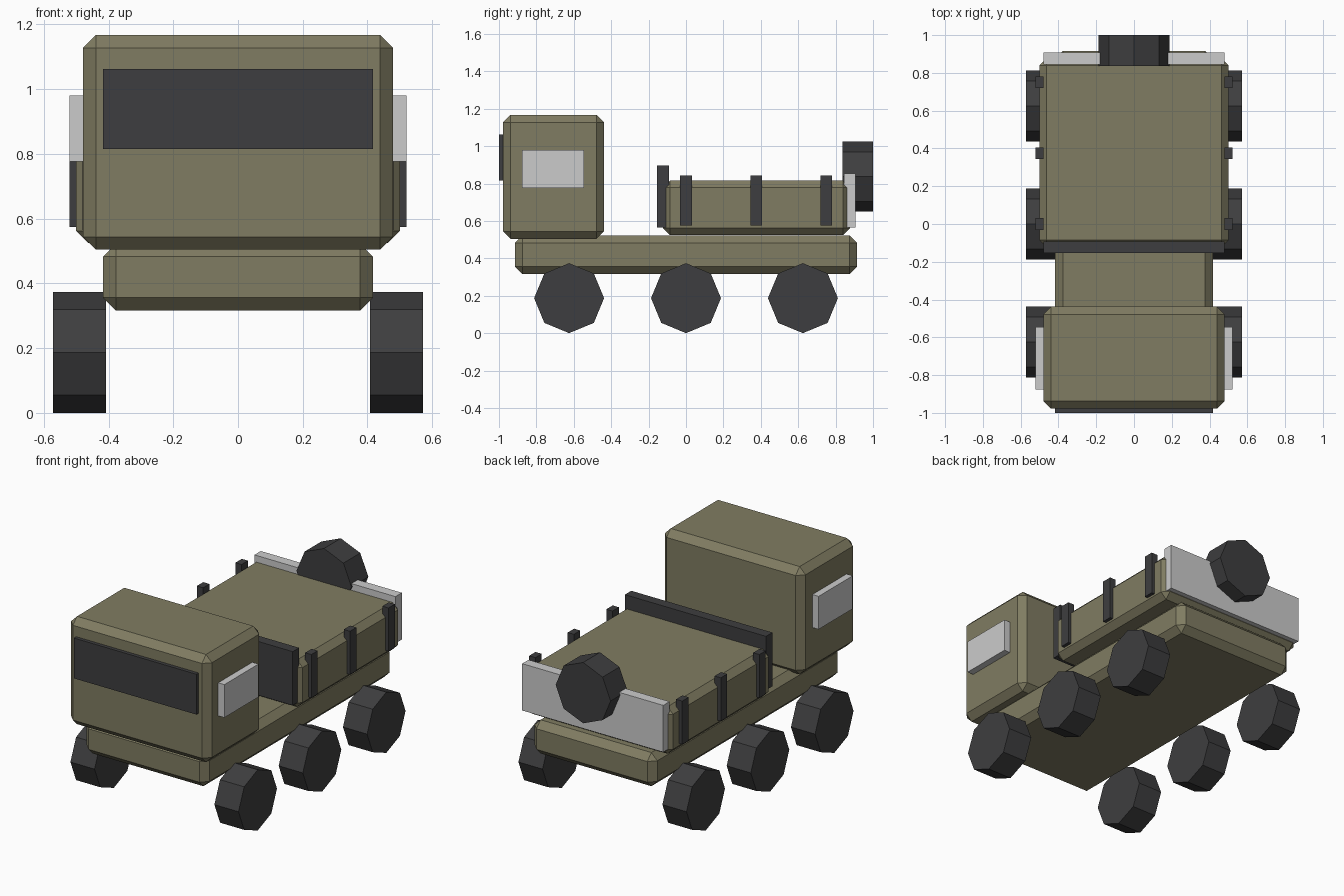
import bpy
from math import pi

if "Cube" in bpy.data.objects:
    bpy.data.objects.remove(bpy.data.objects["Cube"])


def material(name, rgb):
    m = bpy.data.materials.new(name)
    m.diffuse_color = (*rgb, 1)
    m.use_nodes = True
    m.node_tree.nodes["Principled BSDF"].inputs["Base Color"].default_value = m.diffuse_color
    return m


olive = material("olive_paint", (0.216, 0.202, 0.122))
dark = material("dark_rubber", (0.048, 0.048, 0.05))


def box(name, x, y, z, mat=None, bevel=0):
    """Box from (min, max) ranges, with an optional one-step chamfer."""
    bpy.ops.mesh.primitive_cube_add(size=1, location=[sum(r) / 2 for r in (x, y, z)])
    ob = bpy.context.object
    ob.name = name
    ob.scale = [r[1] - r[0] for r in (x, y, z)]
    bpy.ops.object.transform_apply(location=False, rotation=False, scale=True)
    if mat:
        ob.data.materials.append(mat)
    if bevel:
        mod = ob.modifiers.new("chamfer", "BEVEL")
        mod.width = bevel
        mod.segments = 1
    return ob


def wheel(name, location, rotation):
    """Eight-sided wheel with a corner pointing up."""
    bpy.ops.mesh.primitive_cylinder_add(vertices=8, radius=0.187, depth=0.164,
                                        location=location, rotation=rotation)
    ob = bpy.context.object
    ob.name = name
    ob.data.materials.append(dark)


# Main body
box("chassis", (-0.417, 0.417), (-0.915, 0.915), (0.316, 0.523), olive, 0.04)
box("cab", (-0.479, 0.479), (-0.978, -0.438), (0.504, 1.167), olive, 0.04)
box("cargo_bed", (-0.5, 0.5), (-0.123, 0.877), (0.525, 0.815), olive, 0.037)

# Glass and end boards
box("windshield", (-0.417, 0.417), (-1.0, -0.958), (0.815, 1.063), dark)
box("bed_front_board", (-0.48, 0.48), (-0.154, -0.092), (0.565, 0.896), dark)
box("tailgate", (-0.48, 0.48), (0.845, 0.907), (0.565, 0.853))

# Mirrored side parts
for side, s in (("left", -1), ("right", 1)):
    def span(a, b):
        return sorted((s * a, s * b))

    box(f"{side}_window", span(0.44, 0.521), (-0.877, -0.545), (0.777, 0.98))
    for i, y in enumerate((0.0, 0.375, 0.75)):
        box(f"{side}_stake_{i + 1}", span(0.479, 0.521), (y - 0.031, y + 0.031),
            (0.575, 0.842), dark)
    for i, y in enumerate((-0.625, 0.0, 0.625)):
        wheel(f"{side}_wheel_{i + 1}", (s * 0.49, y, 0.187), (0, pi / 2, 0))

# Spare wheel on the tailgate
wheel("spare_wheel", (0, 0.918, 0.837), (pi / 2, 0, 0))
